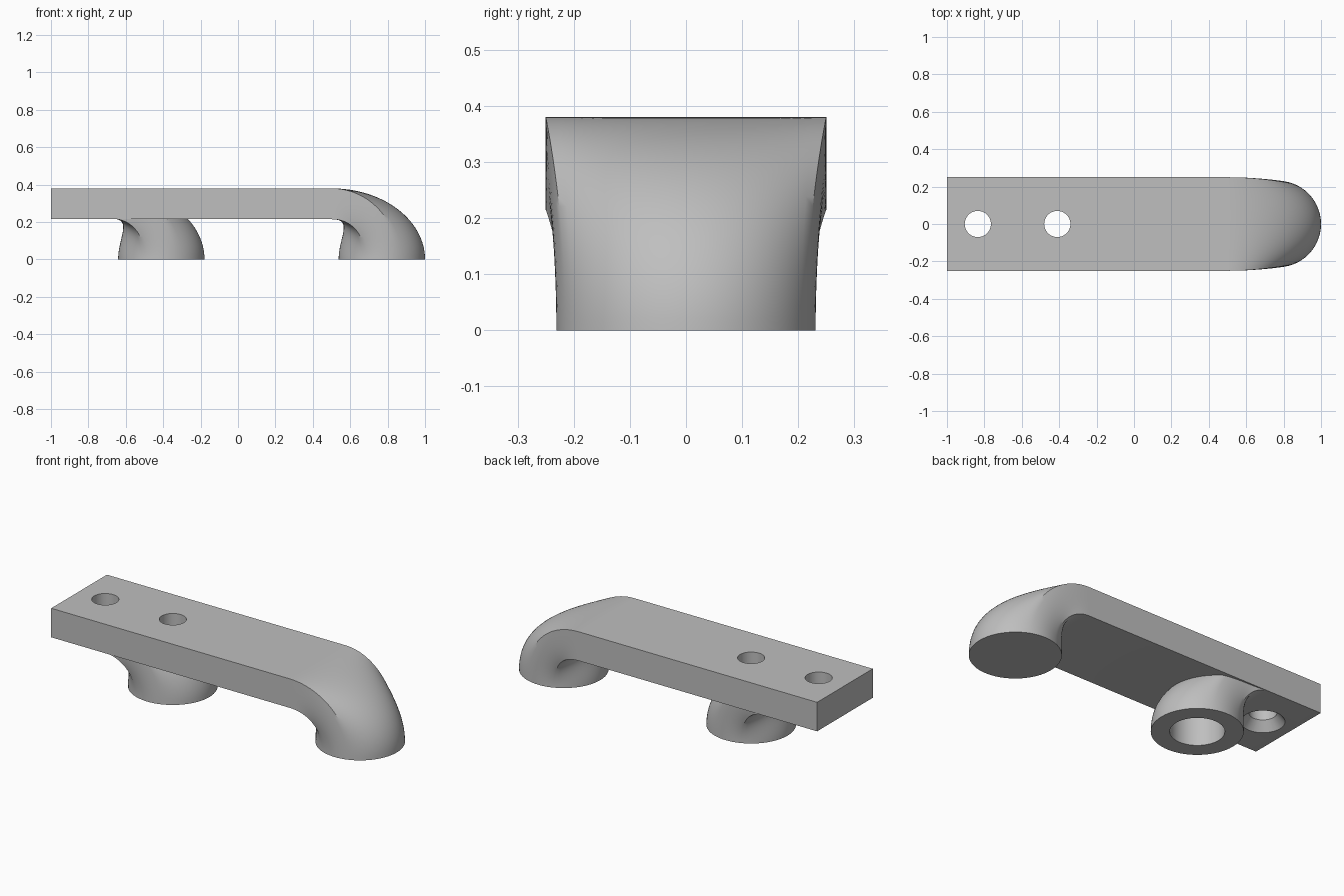
import bpy
import bmesh
import math
from mathutils import Vector

old = bpy.data.objects.get("Cube")
if old:
    bpy.data.objects.remove(old, do_unlink=True)

grey = bpy.data.materials.new("plain grey")
grey.use_nodes = True
grey.diffuse_color = (0.52, 0.52, 0.52, 1)
grey.node_tree.nodes["Principled BSDF"].inputs["Base Color"].default_value = (0.52, 0.52, 0.52, 1)

LOW, HIGH, HALF, RADIUS = 0.215, 0.38, 0.25, 0.231
BEND_START, FOOT_X = 0.5, 0.769
HOLES = (-0.835, -0.41)


def make_object(name, bm):
    bmesh.ops.recalc_face_normals(bm, faces=bm.faces)
    mesh = bpy.data.meshes.new(name)
    bm.to_mesh(mesh)
    bm.free()
    mesh.materials.append(grey)
    obj = bpy.data.objects.new(name, mesh)
    bpy.context.collection.objects.link(obj)
    return obj


def section(low, half):
    """Rectangle points (y, z) paired with an angle on the round foot."""
    corners = [(-half, HIGH), (half, HIGH), (half, low), (-half, low)]
    lengths = [2 * half, HIGH - low] * 2
    total, walked, points = sum(lengths), 0, []
    for i, length in enumerate(lengths):
        a, b = Vector(corners[i]), Vector(corners[(i + 1) % 4])
        steps = 24 if i % 2 == 0 else 10
        for k in range(steps):
            p = a.lerp(b, k / steps)
            along = walked + length * k / steps
            points.append((p.x, p.y, math.tau * (along - half) / total))
        walked += length
    return points


def bent_leg(name, shift, low, half, tail=None, steps=28):
    """Loft a rectangular section through a bend into a round foot."""
    bm = bmesh.new()
    points = section(low, half)
    rings = []
    if tail is not None:
        rings.append([bm.verts.new((tail, y, z)) for y, z, _ in points])
    for s in range(steps + 1):
        t = s / steps
        h10, h11 = t * (1 - t) ** 2, t * t * (t - 1)
        h01 = t * t * (3 - 2 * t)
        ring = []
        for y, z, ang in points:
            end_x = FOOT_X + RADIUS * math.cos(ang)
            end_y = RADIUS * math.sin(ang)
            pull = max(1.66 * (end_x - BEND_START), 0.36)
            x = BEND_START + (end_x - BEND_START) * h01 + pull * h10
            ring.append(bm.verts.new((x + shift, y + (end_y - y) * h01,
                                      z * (1 - h01) + 1.66 * z * -h11)))
        rings.append(ring)
    for a, b in zip(rings, rings[1:]):
        for i in range(len(a)):
            j = (i + 1) % len(a)
            bm.faces.new((a[i], a[j], b[j], b[i]))
    bm.faces.new(rings[0])
    bm.faces.new(rings[-1])
    if tail is None:
        # Trim the part that would reach the top of the bar
        cut = bmesh.ops.bisect_plane(bm, geom=bm.verts[:] + bm.edges[:] + bm.faces[:],
                                     plane_co=(0, 0, 0.3), plane_no=(0, 0, 1), clear_outer=True)
        edges = [e for e in cut["geom_cut"] if isinstance(e, bmesh.types.BMEdge)]
        bmesh.ops.holes_fill(bm, edges=edges, sides=0)
    return make_object(name, bm)


def cutter(name, x, z0, z1, r0, r1):
    bm = bmesh.new()
    bmesh.ops.create_cone(bm, cap_ends=True, segments=48, radius1=r0, radius2=r1, depth=z1 - z0)
    bmesh.ops.translate(bm, verts=bm.verts, vec=(x, 0, (z0 + z1) / 2))
    obj = make_object(name, bm)
    obj.hide_render = True
    return obj


def combine(target, other, operation):
    mod = target.modifiers.new(operation, 'BOOLEAN')
    mod.operation, mod.solver, mod.object = operation, 'EXACT', other
    bpy.context.view_layer.objects.active = target
    bpy.ops.object.modifier_apply(modifier=mod.name)
    bpy.data.objects.remove(other, do_unlink=True)


# Bar with its bent end, and the middle foot fused underneath
bar = bent_leg("handle_bar", 0, LOW, HALF, tail=-1)
foot = bent_leg("middle_foot", HOLES[1] - FOOT_X, LOW + 0.003, HALF - 0.002)
combine(bar, foot, 'UNION')

# Screw holes, a countersink and the wide bore in the foot
for x in HOLES:
    combine(bar, cutter("screw_hole_cutter", x, -0.1, 0.5, 0.07, 0.07), 'DIFFERENCE')
combine(bar, cutter("bore_cutter", HOLES[1], -0.1, 0.22, 0.137, 0.137), 'DIFFERENCE')
combine(bar, cutter("countersink_cutter", HOLES[0], LOW - 0.01, 0.265, 0.118, 0.07), 'DIFFERENCE')

bpy.ops.object.select_all(action='DESELECT')
bar.select_set(True)
bpy.context.view_layer.objects.active = bar
bpy.ops.object.shade_smooth_by_angle(angle=math.radians(30))
